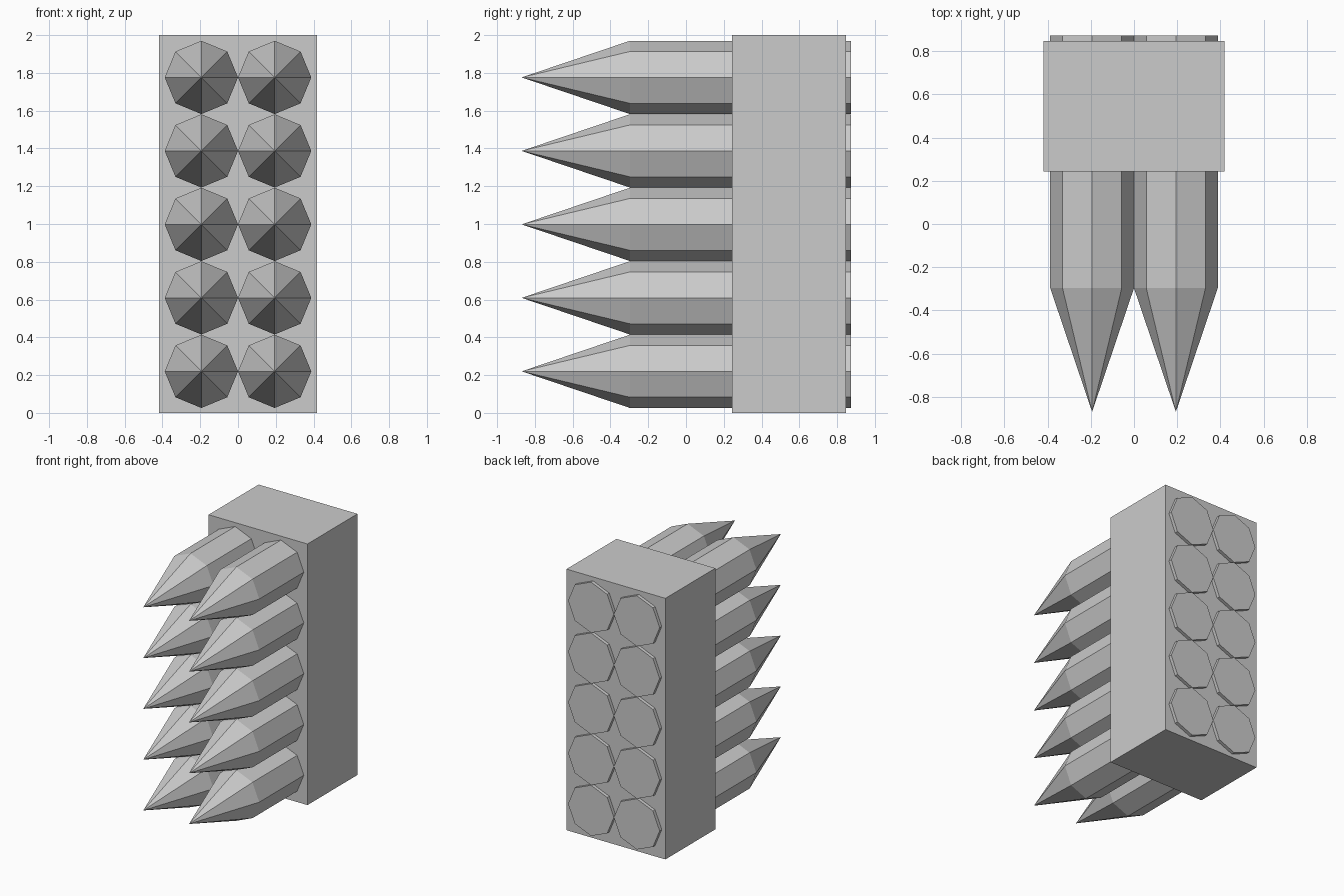
import bpy, bmesh
from math import sin, cos, pi

if "Cube" in bpy.data.objects:
    bpy.data.objects.remove(bpy.data.objects["Cube"])

R = 0.194          # spike radius
SIDES = 8
SPACING = 0.389    # vertical distance between rows


def make_object(name, bm):
    bmesh.ops.recalc_face_normals(bm, faces=bm.faces)
    mesh = bpy.data.meshes.new(name)
    bm.to_mesh(mesh)
    bm.free()
    obj = bpy.data.objects.new(name, mesh)
    bpy.context.collection.objects.link(obj)
    return obj


def spike(name, x, z):
    # Octagonal rod along y with a pointed front end and a flat back
    bm = bmesh.new()
    angles = [2 * pi * i / SIDES for i in range(SIDES)]
    back, front = [[bm.verts.new((x + R * cos(a), y, z + R * sin(a))) for a in angles]
                   for y in (0.873, -0.297)]
    tip = bm.verts.new((x, -0.87, z))
    bm.faces.new(back)
    for i in range(SIDES):
        j = (i + 1) % SIDES
        bm.faces.new((back[i], back[j], front[j], front[i]))
        bm.faces.new((front[i], front[j], tip))
    return make_object(name, bm)


# Holder block
bm = bmesh.new()
bmesh.ops.create_cube(bm, size=1)
for v in bm.verts:
    v.co = (v.co.x * 0.838, 0.545 + v.co.y * 0.605, 1 + v.co.z * 2)
make_object("holder_block", bm)

# Two columns of five pointed rods passing through the block
for row in range(5):
    for side, x in (("left", -R), ("right", R)):
        spike(f"pointed_rod_{side}_{row + 1}", x, 0.998 + (row - 2) * SPACING)
